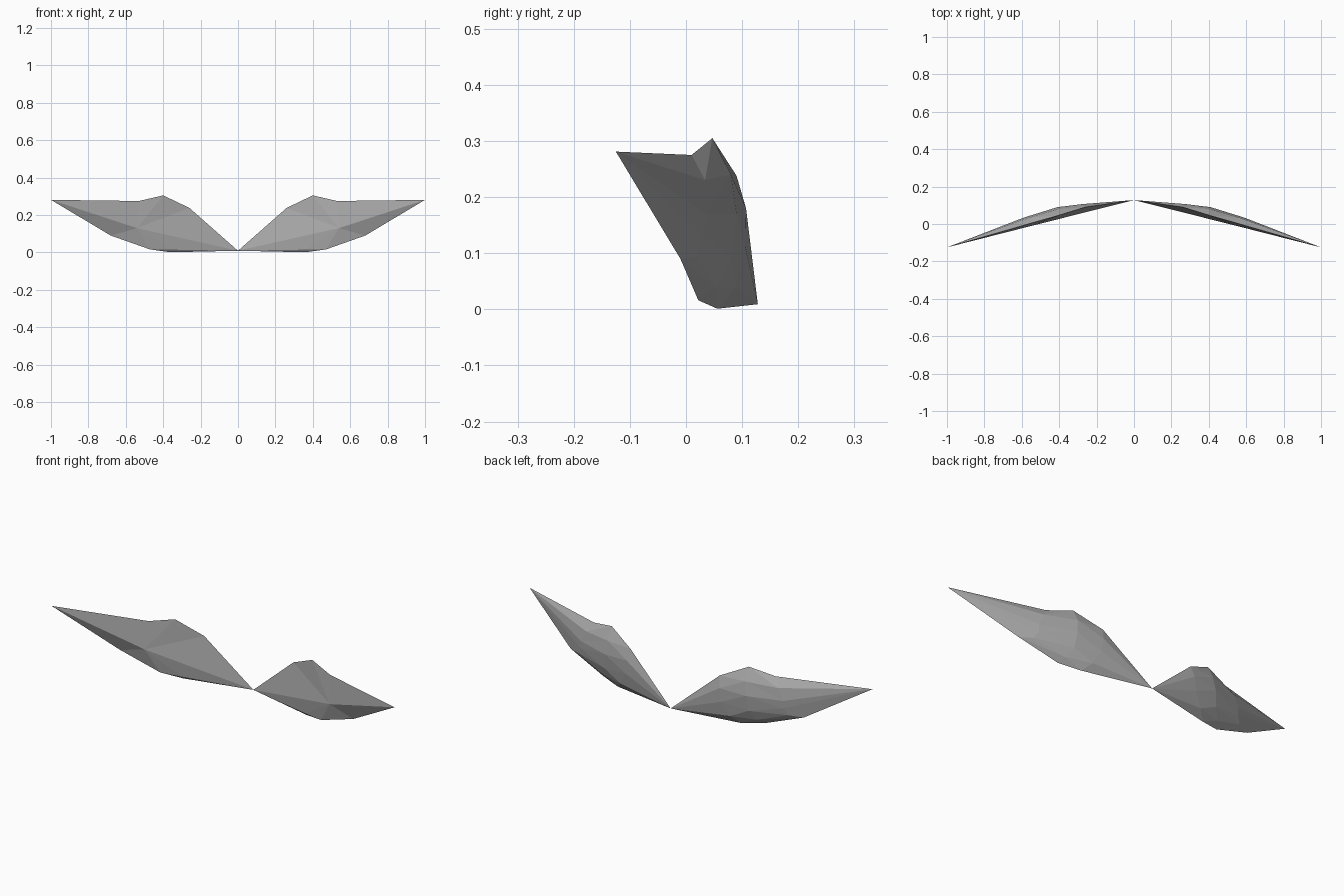
import bpy
import bmesh

cube = bpy.data.objects.get("Cube")
if cube:
    bpy.data.objects.remove(cube, do_unlink=True)

# Single matte grey
grey = bpy.data.materials.new("plain_grey")
grey.use_nodes = True
colour = (0.4, 0.4, 0.4, 1)
grey.diffuse_color = colour
grey.node_tree.nodes["Principled BSDF"].inputs["Base Color"].default_value = colour

# Key points: pinched root, pointed tip, and shallow front ridge
ROOT, TIP, RIDGE = (0, .128, .009), (1, -.125, .281), (.54, -.008, .13)

# Ribs over the rounded back, each from upper edge to lower edge
RIBS = [
    [(.26, .09, .238), (.27, .107, .18), (.28, .106, .11), (.32, .09, .04), (.36, .056, .001), (.36, .045, .015)],
    [(.40, .047, .305), (.40, .08, .24), (.41, .09, .17), (.42, .08, .09), (.45, .052, .04), (.47, .022, .016)],
    [(.53, .01, .275), (.56, .034, .23), (.59, .034, .17), (.59, .032, .13), (.61, .02, .095), (.68, -.01, .09)],
]


def build_wing():
    bm = bmesh.new()
    root, tip, ridge = (bm.verts.new(p) for p in (ROOT, TIP, RIDGE))
    ribs = [[bm.verts.new(p) for p in rib] for rib in RIBS]
    # Back: fans to root and tip, triangulated panels between ribs
    for i in range(len(ribs[0]) - 1):
        bm.faces.new((root, ribs[0][i], ribs[0][i + 1]))
        bm.faces.new((tip, ribs[-1][i + 1], ribs[-1][i]))
        for a, b in zip(ribs, ribs[1:]):
            bm.faces.new((a[i], b[i], b[i + 1]))
            bm.faces.new((a[i], b[i + 1], a[i + 1]))
    # Front: fan from the ridge point to the whole outline
    outline = [root] + [r[0] for r in ribs] + [tip] + [r[-1] for r in reversed(ribs)]
    for a, b in zip(outline, outline[1:] + outline[:1]):
        bm.faces.new((ridge, a, b))
    bmesh.ops.recalc_face_normals(bm, faces=bm.faces)
    mesh = bpy.data.meshes.new("wings")
    bm.to_mesh(mesh)
    bm.free()
    return mesh


# Mirrored pair of wings
wings = bpy.data.objects.new("wings", build_wing())
bpy.context.collection.objects.link(wings)
wings.data.materials.append(grey)
mirror = wings.modifiers.new("mirror", 'MIRROR')
mirror.use_axis[0] = True
